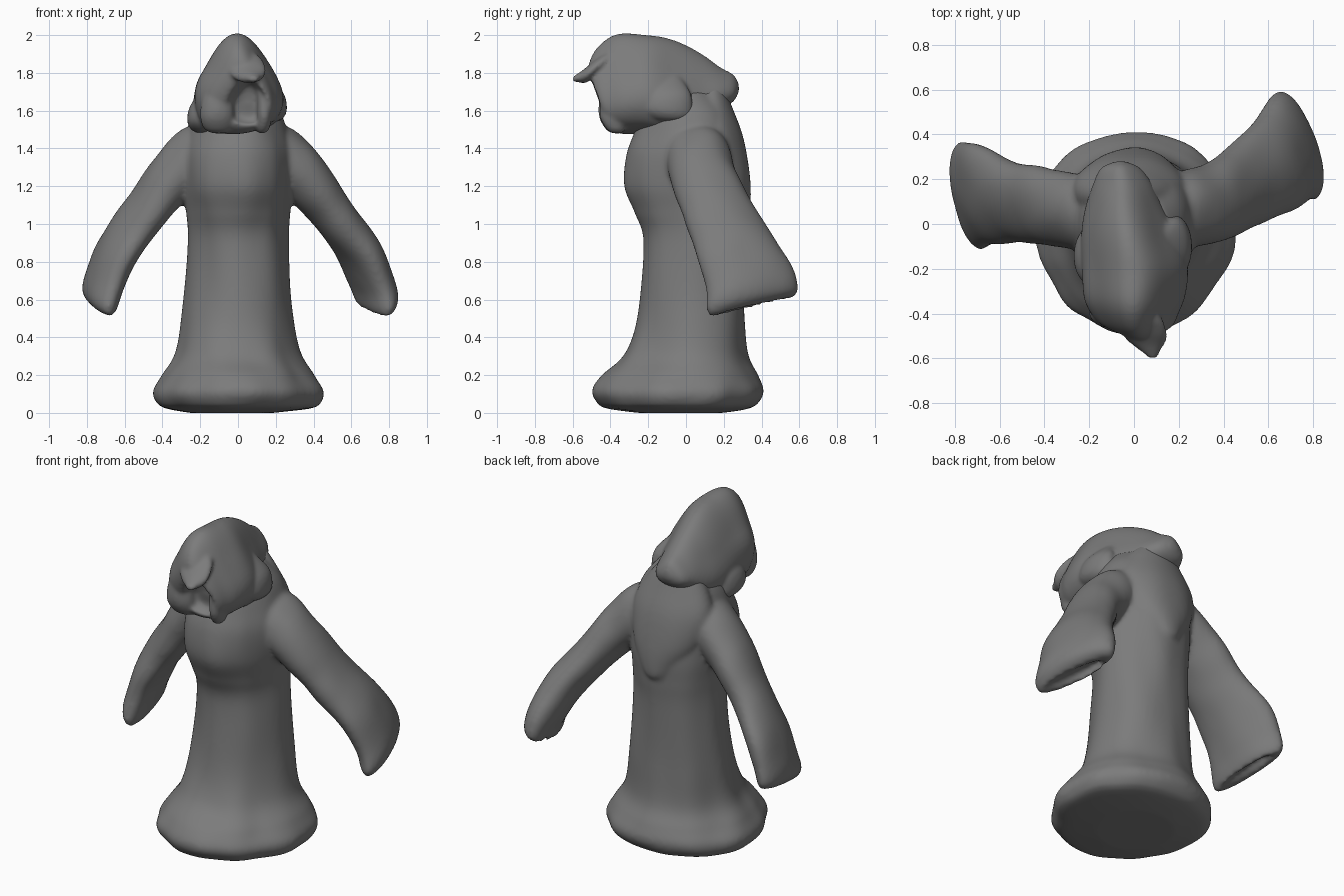
import bpy, bmesh, math
from mathutils import Vector, noise

cube = bpy.data.objects.get("Cube")
if cube:
    bpy.data.objects.remove(cube, do_unlink=True)

cloth = bpy.data.materials.new("grey_cloth")
cloth.use_nodes = True
GREY = (0.2, 0.2, 0.2, 1)
cloth.diffuse_color = GREY
bsdf = cloth.node_tree.nodes["Principled BSDF"]
bsdf.inputs["Base Color"].default_value = GREY
bsdf.inputs["Roughness"].default_value = 0.8


def spline(a, b, c, d, t):
    """Smooth blend between b and c."""
    return (b * 2 + (c - a) * t + (a * 2 - b * 5 + c * 4 - d) * t**2
            + (b * 3 - a - c * 3 + d) * t**3) / 2


def loft(name, rings, sides=64, steps=7, taper=0.0, fold=0.06, grain=(6, 6, 2)):
    """Skin a smooth cloth form over rings of (centre, half axis, half axis)."""
    rings = [[Vector(v) for v in r] for r in rings]
    padded = [rings[0]] + rings + [rings[-1]]
    dense = []
    for i in range(len(rings) - 1):
        group = padded[i:i + 4]
        for s in range(steps):
            dense.append([spline(*(g[k] for g in group), s / steps) for k in range(3)])
    dense.append(rings[-1])

    bm = bmesh.new()
    loops = []
    for centre, u, v in dense:
        loop = []
        for i in range(sides):
            a = math.tau * i / sides
            off = u * math.cos(a) * (1 - taper * math.sin(a)) + v * math.sin(a)
            p = centre + off
            ripple = noise.noise(Vector(p[k] * grain[k] for k in range(3)))
            loop.append(bm.verts.new(centre + off * (1 + fold * ripple)))
        loops.append(loop)
    for low, high in zip(loops, loops[1:]):
        for i in range(sides):
            j = (i + 1) % sides
            bm.faces.new((low[i], low[j], high[j], high[i]))
    bm.faces.new(loops[0])
    bm.faces.new(loops[-1])
    bmesh.ops.recalc_face_normals(bm, faces=bm.faces)

    mesh = bpy.data.meshes.new(name)
    bm.to_mesh(mesh)
    bm.free()
    mesh.materials.append(cloth)
    obj = bpy.data.objects.new(name, mesh)
    bpy.context.collection.objects.link(obj)
    return obj


def fuse(main, others, voxel):
    """Melt overlapping forms into one sculpted skin."""
    bpy.ops.object.select_all(action='DESELECT')
    for obj in [main] + others:
        obj.select_set(True)
    bpy.context.view_layer.objects.active = main
    bpy.ops.object.join()
    remesh = main.modifiers.new("melt", 'REMESH')
    remesh.mode = 'VOXEL'
    remesh.voxel_size = voxel
    remesh.use_smooth_shade = True
    soften = main.modifiers.new("soften", 'SMOOTH')
    soften.factor = 0.5
    soften.iterations = 6


def level(z, x, y, rx, ry):
    """Horizontal ring."""
    return (x, y, z), (rx, 0, 0), (0, ry, 0)


def upright(y, x, z, rx, rz, lean=0):
    """Vertical ring facing the front, its top leaning forward."""
    return (x, y, z), (rx, 0, 0), (0, -lean, rz)


# Robe: flared hem, long trunk, shoulders
robe = loft("robe", [
    level(0, -.03, -.03, .22, .22),
    level(.025, 0, -.04, .39, .38),
    level(.06, 0, -.04, .44, .43),
    level(.12, 0, -.04, .45, .45),
    level(.2, 0, -.03, .40, .41),
    level(.32, 0, 0, .325, .325),
    level(.55, 0, .03, .29, .28),
    level(.9, 0, .04, .265, .265),
    level(1.06, 0, .025, .27, .295),
    level(1.2, 0, .005, .285, .325),
    level(1.36, 0, 0, .29, .31),
    level(1.48, 0, .005, .265, .275),
    level(1.6, 0, 0, .225, .225),
    level(1.7, 0, -.02, .15, .15),
], sides=96, taper=-.07, fold=.05, grain=(6, 6, 2))

# Rounded tail of the hood lying on the back
drape = loft("back_drape", [
    level(1.74, -.04, .14, .1, .06),
    level(1.62, -.03, .13, .19, .115),
    level(1.47, -.02, .15, .25, .15),
    level(1.3, -.01, .19, .22, .145),
    level(1.17, 0, .23, .14, .115),
    level(1.09, 0, .26, .075, .075),
    level(1.06, 0, .26, .02, .02),
], fold=.04)


# Sleeves: widening to a flat cuff with a shallow hollow
def sleeve(name, side, ys, skew):
    shape = [  # x, z, half depth, thickness in x and z
        (.04, 1.42, .13, .03, .08),
        (.2, 1.37, .165, .07, .145),
        (.36, 1.235, .175, .085, .11),
        (.49, 1.07, .18, .082, .082),
        (.63, .87, .215, .095, .055),
        (.705, .7, .235, .095, .035),
        (.73, .6, .24, .085, .025),
        (.72, .56, .2, .05, .01),
        (.71, .59, .12, .02, .005),
    ]
    rings = []
    for i, ((x, z, depth, tx, tz), y) in enumerate(zip(shape, ys)):
        grow = min(i / 5, 1)
        rings.append(((side * x, y, z),
                      (side * skew * grow, depth, .045 * grow),
                      (side * tx, .02 * grow, tz)))
    return loft(name, rings, fold=.07, grain=(6, 6, 5))


left = sleeve("left_sleeve", 1, (.05, .06, .1, .165, .275, .345, .35, .34, .34), -.08)
right = sleeve("right_sleeve", -1, (.04, .045, .07, .095, .125, .13, .13, .13, .13), .035)
fuse(robe, [drape, left, right], .014)

# Hood: built from back lobe to front rim, then turned inward as a hollow
hood = loft("hood", [
    upright(.28, -.06, 1.72, .02, .02),
    upright(.25, -.06, 1.72, .08, .07),
    upright(.18, -.05, 1.715, .125, .115),
    upright(.08, -.04, 1.7, .165, .2),
    upright(-.06, -.02, 1.71, .205, .255),
    upright(-.2, 0, 1.735, .22, .265),
    upright(-.33, 0, 1.735, .21, .265, .02),
    upright(-.41, .005, 1.715, .18, .235, .04),
    upright(-.455, .02, 1.69, .15, .185, .05),
    upright(-.465, .045, 1.66, .11, .135, .05),
    upright(-.43, .055, 1.65, .09, .115, .04),
    upright(-.39, .055, 1.65, .065, .08, .02),
    upright(-.385, .055, 1.65, .01, .01),
], taper=.4, fold=.08, grain=(5, 4, 5))

# Pointed brow overhanging the hood opening
peak = loft("hood_peak", [
    upright(-.32, .01, 1.85, .04, .06, -.03),
    upright(-.43, .03, 1.85, .1, .07, -.03),
    upright(-.505, .055, 1.81, .095, .065, -.03),
    upright(-.555, .07, 1.785, .055, .035, -.015),
    upright(-.6, .085, 1.765, .018, .015),
], sides=32)

# Flaps beside the opening and wider folds over the shoulders
hangings = []
for name, x, y, width, depth, top in (
        ("right_hood_flap", -.11, -.395, .09, .065, 1.8),
        ("left_hood_flap", .14, -.395, .04, .065, 1.8),
        ("right_shoulder_fold", -.19, -.14, .08, .13, 1.72),
        ("left_shoulder_fold", .185, -.1, .075, .14, 1.78)):
    drop = top - 1.48 if x < 0 or depth < .1 else .24
    hangings.append(loft(name, [
        level(top, x * .7, y, width * .4, depth * .5),
        level(top - drop * .35, x * .95, y, width * .85, depth * .9),
        level(top - drop * .7, x, y, width, depth),
        level(top - drop * .92, x * .95, y + .02, width * .85, depth * .8),
        level(top - drop, x * .9, y + .03, width * .4, depth * .4),
    ], sides=32))
fuse(hood, [peak] + hangings, .011)
